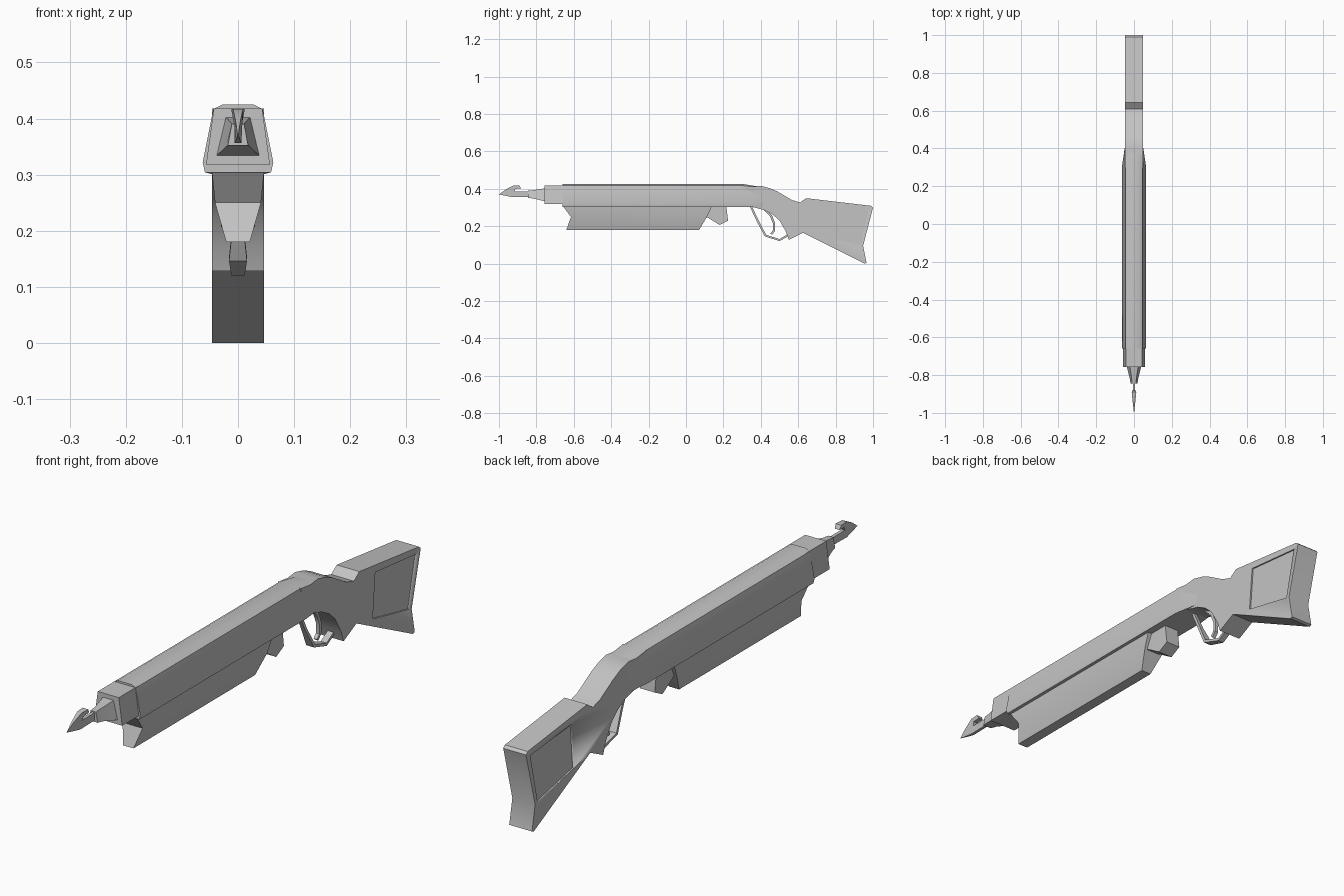
import bpy, bmesh, math
from mathutils import Vector

cube = bpy.data.objects.get("Cube")
if cube:
    bpy.data.objects.remove(cube)

grey = bpy.data.materials.new("plain_grey")
grey.use_nodes = True
grey.diffuse_color = (0.55, 0.55, 0.55, 1)
grey.node_tree.nodes["Principled BSDF"].inputs["Base Color"].default_value = (0.55, 0.55, 0.55, 1)


def finish(name, bm, smooth=30):
    bmesh.ops.recalc_face_normals(bm, faces=bm.faces)
    mesh = bpy.data.meshes.new(name)
    bm.to_mesh(mesh)
    bm.free()
    mesh.materials.append(grey)
    obj = bpy.data.objects.new(name, mesh)
    bpy.context.collection.objects.link(obj)
    bpy.ops.object.select_all(action='DESELECT')
    obj.select_set(True)
    bpy.context.view_layer.objects.active = obj
    bpy.ops.object.shade_smooth_by_angle(angle=math.radians(smooth))
    return obj


def loft(name, rings, smooth=30):
    """Skin a list of equal-sized point rings and cap both ends."""
    bm = bmesh.new()
    loops = [[bm.verts.new(p) for p in ring] for ring in rings]
    n = len(loops[0])
    for a, b in zip(loops, loops[1:]):
        for i in range(n):
            bm.faces.new((a[i], a[(i + 1) % n], b[(i + 1) % n], b[i]))
    bm.faces.new(loops[0])
    bm.faces.new(loops[-1])
    return finish(name, bm, smooth)


def slab(name, profile, half, smooth=30):
    """Side profile of (y, z) points, widened to both sides by half(y, z)."""
    return loft(name, [[(s * half(y, z), y, z) for y, z in profile] for s in (-1, 1)], smooth)


def ribbon(name, path, thick, half):
    """Bent strip following (y, z) points with a half width per point."""
    rings = []
    pts = [Vector(p) for p in path]
    for i, p in enumerate(pts):
        d = (pts[min(i + 1, len(pts) - 1)] - pts[max(i - 1, 0)]).normalized()
        n = Vector((-d.y, d.x)) * thick / 2
        w = half[i]
        rings.append([(-w, *(p + n)), (w, *(p + n)), (w, *(p - n)), (-w, *(p - n))])
    return loft(name, rings)


def mirror_ring(y, half_points):
    return [(x, y, z) for x, z in half_points] + [(-x, y, z) for x, z in reversed(half_points)]


# Long receiver, narrowing into the wrist of the stock
section = [(0.028, 0.425), (0.044, 0.417), (0.063, 0.322), (0.059, 0.304)]
wrist = [(0.028, 0.405), (0.042, 0.40), (0.045, 0.34), (0.043, 0.30)]
loft("receiver", [mirror_ring(-0.66, section), mirror_ring(0.31, section), mirror_ring(0.43, wrist)])

# Muzzle collar and tapering nozzle
collar = [(0.043, 0.418), (0.057, 0.318)]
loft("muzzle_collar", [mirror_ring(y, collar) for y in (-0.64, -0.757)])
loft("nozzle", [mirror_ring(-0.74, [(0.024, 0.405), (0.042, 0.33)]),
                mirror_ring(-0.82, [(0.012, 0.392), (0.022, 0.349)]),
                mirror_ring(-0.845, [(0.011, 0.39), (0.018, 0.352)])])

# Harpoon shaft with a hooked, pointed head
slab("harpoon", [(-1, 0.37), (-0.965, 0.396), (-0.925, 0.417), (-0.89, 0.417), (-0.882, 0.402),
                 (-0.912, 0.4), (-0.918, 0.386), (-0.83, 0.386), (-0.83, 0.358), (-0.93, 0.356)],
     lambda y, z: max(0.0005, min(0.012, 0.006 + max(0, z - 0.385) * 0.2, (y + 1) * 0.12)))

# Fore grip under the receiver: wide at the top, narrow below
layers = [(0.31, -0.66, 0.14, 0.047), (0.25, -0.615, 0.112, 0.041), (0.18, -0.64, 0.07, 0.021)]
loft("fore_grip", [[(-w, a, z), (w, a, z), (w, b, z), (-w, b, z)] for z, a, b, w in layers])
slab("fore_grip_lug", [(0.08, 0.31), (0.1, 0.25), (0.115, 0.247), (0.18, 0.207), (0.225, 0.23), (0.215, 0.31)],
     lambda y, z: 0.03)

# Stock with wrist, thumb notch and flared butt
stock = slab("stock", [(0.30, 0.418), (0.355, 0.411), (0.40, 0.416), (0.45, 0.403), (0.49, 0.385),
                       (0.567, 0.34), (0.61, 0.327), (0.642, 0.35), (0.99, 0.309), (1.0, 0.30),
                       (0.947, 0.096), (0.965, 0.004), (0.955, 0), (0.625, 0.165), (0.55, 0.128),
                       (0.535, 0.17), (0.50, 0.23), (0.465, 0.262), (0.42, 0.286), (0.34, 0.307), (0.30, 0.31)],
             lambda y, z: 0.0465)

# Recessed panel on each side of the butt
panel = [(0.72, 0.145), (0.735, 0.312), (0.975, 0.288), (0.932, 0.1)]
for side, label in ((1, "left"), (-1, "right")):
    cutter = loft(label + "_panel_cutter", [[(side * x, y, z) for y, z in panel] for x in (0.041, 0.06)])
    cutter.hide_render = True
    cutter.hide_viewport = True
    mod = stock.modifiers.new(label + "_panel", 'BOOLEAN')
    mod.operation = 'DIFFERENCE'
    mod.solver = 'EXACT'
    mod.object = cutter

# Trigger and its guard
ribbon("trigger_guard", [(0.345, 0.31), (0.385, 0.225), (0.425, 0.15), (0.50, 0.126), (0.55, 0.155)],
       0.011, [0.007, 0.008, 0.016, 0.012, 0.012])
ribbon("trigger", [(0.42, 0.29), (0.455, 0.255), (0.471, 0.215), (0.47, 0.175), (0.455, 0.158)],
       0.012, [0.007] * 5)
